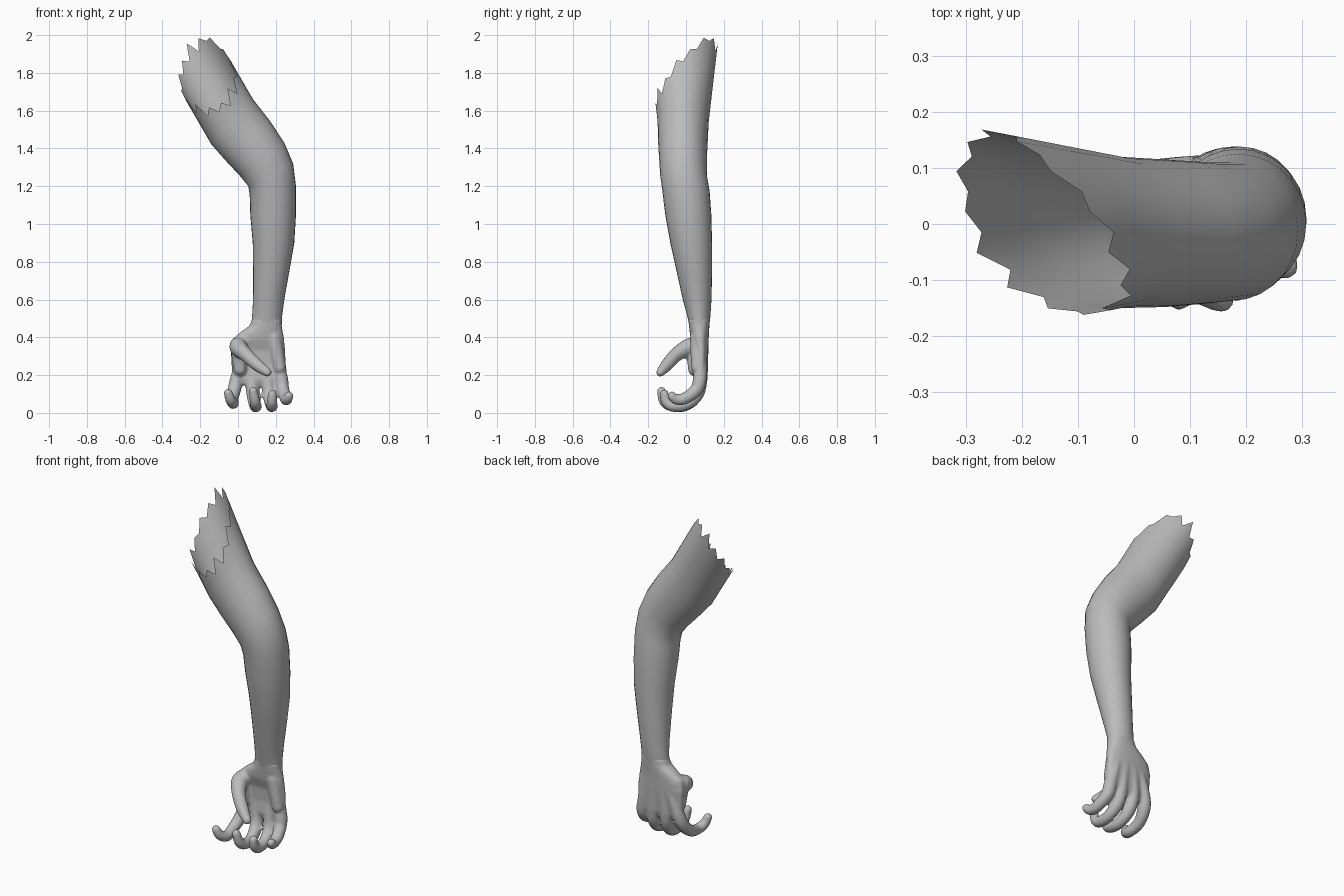
import bpy
import bmesh
import math
import random
from mathutils import Vector

random.seed(4)
SIDES = 28

default_cube = bpy.data.objects.get("Cube")
if default_cube:
    bpy.data.objects.remove(default_cube, do_unlink=True)

skin = bpy.data.materials.new("plain grey")
skin.use_nodes = True
grey = (0.5, 0.5, 0.5, 1)
skin.diffuse_color = grey
skin.node_tree.nodes["Principled BSDF"].inputs["Base Color"].default_value = grey


def section(left, right, front, back, squareness=1.0):
    """Rounded cross-section between a left and a right point, given as (x, z)."""
    middle_x, middle_z = (left[0] + right[0]) / 2, (left[1] + right[1]) / 2
    half_x, half_z = (right[0] - left[0]) / 2, (right[1] - left[1]) / 2
    points = []
    for i in range(SIDES):
        angle = math.tau * i / SIDES
        c, s = math.cos(angle), math.sin(angle)
        c = math.copysign(abs(c) ** squareness, c)
        s = math.copysign(abs(s) ** squareness, s)
        y = (front + back) / 2 + s * (back - front) / 2
        points.append(Vector((middle_x + c * half_x, y, middle_z + c * half_z)))
    return points


def loft(bm, rings, cap_start=False, cap_end=False):
    """Skin a list of equal-sized rings."""
    rows = [[bm.verts.new(p) for p in ring] for ring in rings]
    for upper, lower in zip(rows, rows[1:]):
        for i in range(len(upper)):
            j = (i + 1) % len(upper)
            bm.faces.new((upper[i], lower[i], lower[j], upper[j]))
    if cap_start:
        bm.faces.new(rows[0])
    if cap_end:
        bm.faces.new(list(reversed(rows[-1])))


def smooth_path(points, steps=4):
    """Catmull-Rom interpolation through the points."""
    padded = [points[0]] + points + [points[-1]]
    result = []
    for a, b, c, d in zip(padded, padded[1:], padded[2:], padded[3:]):
        for k in range(steps):
            t = k / steps
            result.append(0.5 * (2 * b + (c - a) * t
                                 + (2 * a - 5 * b + 4 * c - d) * t * t
                                 + (3 * b - a - 3 * c + d) * t ** 3))
    return result + [points[-1]]


def digit(bm, points, radii):
    """Tapered tube with a rounded end."""
    path = smooth_path([Vector(p) for p in points])
    sizes = [v.x for v in smooth_path([Vector((r, 0, 0)) for r in radii])]
    rings = []
    for i, p in enumerate(path):
        along = (path[min(i + 1, len(path) - 1)] - path[max(i - 1, 0)]).normalized()
        side = along.cross(Vector((0.3, 0.8, 0.5))).normalized()
        other = along.cross(side)
        rings.append([p + sizes[i] * (side * math.cos(a) + other * math.sin(a))
                      for a in (math.tau * k / 12 for k in range(12))])
    loft(bm, rings, True, True)
    for end, size in ((path[0], sizes[0]), (path[-1], sizes[-1])):
        ball = bmesh.ops.create_icosphere(bm, subdivisions=2, radius=size * 1.02)
        bmesh.ops.translate(bm, verts=ball["verts"], vec=end)


def finish(bm, name):
    bmesh.ops.recalc_face_normals(bm, faces=bm.faces)
    mesh = bpy.data.meshes.new(name)
    bm.to_mesh(mesh)
    bm.free()
    mesh.materials.append(skin)
    mesh.polygons.foreach_set("use_smooth", [True] * len(mesh.polygons))
    obj = bpy.data.objects.new(name, mesh)
    bpy.context.collection.objects.link(obj)
    return obj


# Arm: sections from the upper arm past the elbow to the wrist
arm_sections = [
    ((-.14, 1.42), (.08, 1.66), -.15, .12),
    ((-.06, 1.33), (.17, 1.545), -.148, .115),
    ((.01, 1.255), (.245, 1.43), -.142, .11),
    ((.055, 1.2), (.292, 1.32), -.137, .11),
    ((.062, 1.15), (.307, 1.2), -.125, .125),
    ((.065, 1.05), (.307, 1.05), -.11, .134),
    ((.078, .9), (.298, .9), -.083, .138),
    ((.08, .75), (.272, .75), -.05, .138),
    ((.08, .6), (.245, .6), -.017, .135),
    ((.074, .5), (.232, .5), .01, .128),
    ((.068, .465), (.232, .465), .016, .124),
]
rings = [section(*s) for s in arm_sections]

# Torn open rim: slanted along the arm, with alternating teeth
reach = [.25, .42, .45, .40, .28, .17, .09, .13]
body, rim = [], []
for i, p in enumerate(rings[0]):
    place = i / SIDES * len(reach)
    k = int(place)
    blend = place - k
    height = reach[k] * (1 - blend) + reach[(k + 1) % len(reach)] * blend
    lean = Vector((-.5, .1 * math.sin(math.tau * i / SIDES), .86))
    tooth = random.uniform(.01, .04) * (1 if i % 2 else -1)
    body.append(p + lean * height * .6)
    rim.append(p + lean * (height + tooth))

bm = bmesh.new()
loft(bm, [rim, body] + rings)
finish(bm, "arm")

# Palm: flattened sections from the wrist to the knuckles
palm_sections = [
    ((.076, .5), (.23, .5), .012, .126),
    ((.06, .46), (.232, .46), .016, .124),
    ((.01, .425), (.238, .425), .02, .122),
    ((-.03, .39), (.245, .39), .025, .12),
    ((-.04, .33), (.25, .33), .045, .118),
    ((-.035, .25), (.255, .25), .05, .112),
    ((-.03, .18), (.26, .18), .045, .105),
    ((-.015, .15), (.25, .15), .055, .09),
]
bm = bmesh.new()
loft(bm, [section(*s, squareness=.85) for s in palm_sections], True, True)

# Fingers: each runs from the back of the hand and curls forward
fingers = [
    [(.06, .09, .38), (.0, .08, .2), (-.02, .055, .12), (-.03, .0, .07),
     (-.025, -.07, .05), (-.04, -.115, .07), (-.052, -.13, .105)],
    [(.1, .095, .38), (.075, .08, .2), (.08, .06, .1), (.09, .0, .042),
     (.095, -.07, .036), (.09, -.115, .06), (.08, -.13, .115)],
    [(.14, .095, .38), (.155, .08, .2), (.165, .06, .1), (.175, .0, .045),
     (.18, -.07, .036), (.18, -.105, .06), (.182, -.115, .1)],
    [(.18, .09, .38), (.225, .075, .2), (.235, .06, .13), (.25, .01, .085),
     (.255, -.03, .07), (.262, -.06, .075), (.27, -.075, .09)],
]
for points in fingers:
    digit(bm, points, [.025, .036, .036, .033, .031, .028, .024])

# Thumb and the fleshy pads at its base and along the outer edge
digit(bm, [(.02, .07, .37), (.0, .02, .35), (.04, -.05, .31), (.1, -.1, .255),
           (.155, -.135, .215)], [.045, .048, .038, .034, .024])
digit(bm, [(.0, .04, .35), (.01, .045, .23)], [.042, .035])
digit(bm, [(.19, .06, .4), (.22, .06, .24)], [.04, .034])

# Fuse the hand into one soft skin
hand = finish(bm, "hand")
remesh = hand.modifiers.new("fuse", "REMESH")
remesh.mode = "VOXEL"
remesh.voxel_size = .008
remesh.use_smooth_shade = True
soften = hand.modifiers.new("soften", "SMOOTH")
soften.factor = .5
soften.iterations = 5
